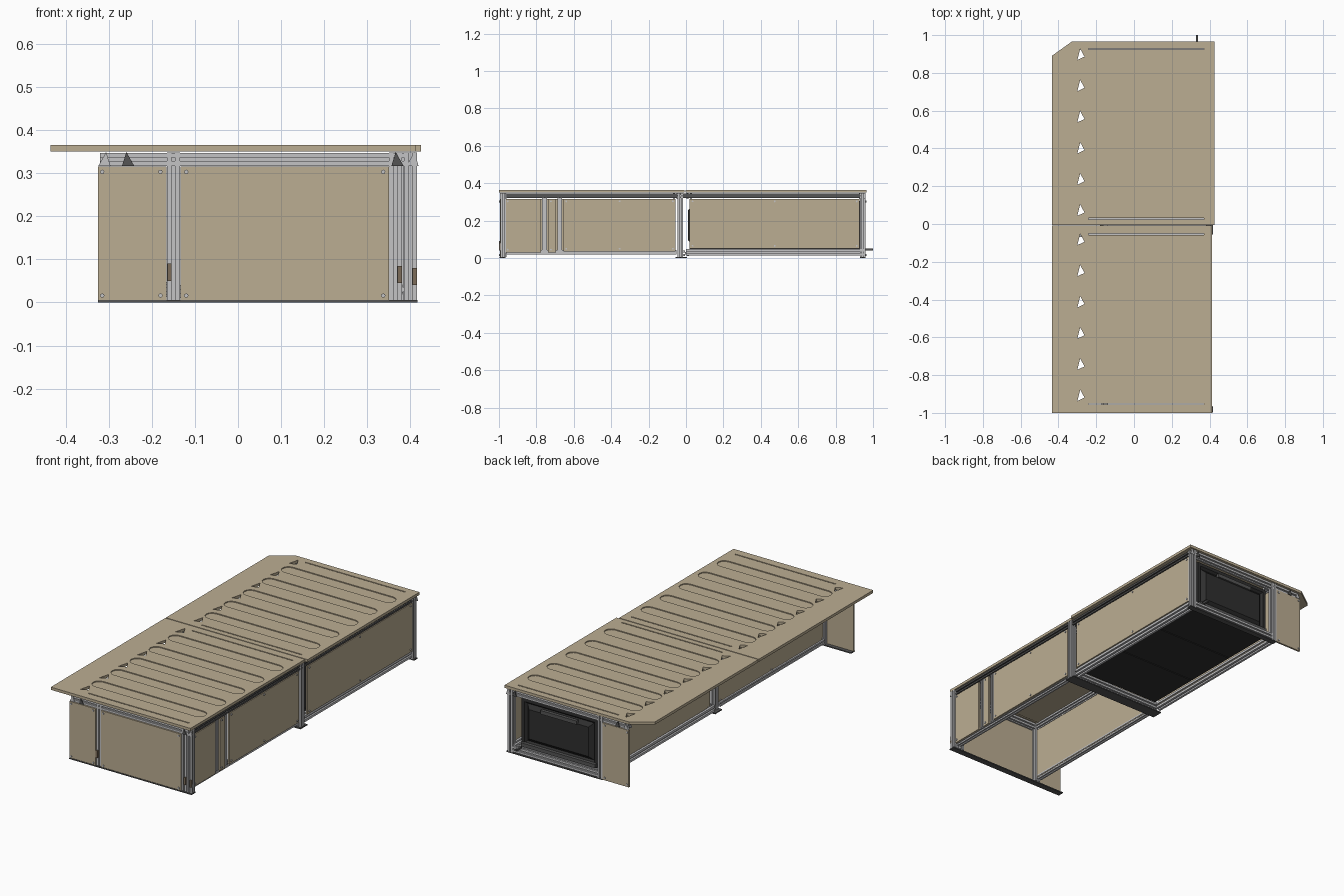
import bpy, bmesh, math
from mathutils import Vector, Matrix

if "Cube" in bpy.data.objects:
    bpy.data.objects.remove(bpy.data.objects["Cube"])


def material(name, r, g, b):
    m = bpy.data.materials.new(name)
    m.diffuse_color = (r, g, b, 1)
    m.use_nodes = True
    m.node_tree.nodes["Principled BSDF"].inputs["Base Color"].default_value = m.diffuse_color
    return m


TAN = material("tan panel", 0.50, 0.42, 0.29)
BROWN = material("brown clip", 0.20, 0.15, 0.10)
ALU = material("light grey metal", 0.55, 0.55, 0.56)
STEEL = material("dark grey steel", 0.09, 0.09, 0.09)
BLACK = material("charcoal plastic", 0.028, 0.028, 0.028)


def finish(bm, name, mat):
    bmesh.ops.recalc_face_normals(bm, faces=bm.faces)
    me = bpy.data.meshes.new(name)
    bm.to_mesh(me)
    bm.free()
    me.materials.append(mat)
    ob = bpy.data.objects.new(name, me)
    bpy.context.collection.objects.link(ob)
    return ob


def add_prism(bm, pts, z0, z1):
    f = bm.faces.new([bm.verts.new((x, y, z0)) for x, y in pts])
    g = bmesh.ops.extrude_face_region(bm, geom=[f])
    vs = [v for v in g["geom"] if isinstance(v, bmesh.types.BMVert)]
    bmesh.ops.translate(bm, verts=vs, vec=(0, 0, z1 - z0))


def box(name, x0, x1, y0, y1, z0, z1, mat):
    bm = bmesh.new()
    add_prism(bm, [(x0, y0), (x1, y0), (x1, y1), (x0, y1)], z0, z1)
    return finish(bm, name, mat)


def rail(name, a, b, s=0.03, mat=ALU):
    """Slotted aluminium extrusion running from a to b."""
    h, w, d = s / 2, s * 0.14, s * 0.22
    side = [(h, -h), (h, -w), (d, -w), (d, w), (h, w)]
    pts = []
    for k in range(4):
        r = Matrix.Rotation(k * math.pi / 2, 2)
        pts += [tuple(r @ Vector(p)) for p in side]
    a, b = Vector(a), Vector(b)
    bm = bmesh.new()
    add_prism(bm, pts, 0, (b - a).length)
    axis = (b - a).normalized()
    rot = Vector((0, 0, 1)).rotation_difference(axis).to_matrix().to_4x4()
    bm.transform(Matrix.Translation(a) @ rot)
    return finish(bm, name, mat)


def bolts(name, points, axis):
    bm = bmesh.new()
    rot = Matrix.Rotation(math.pi / 2, 4, 'X' if axis == 'Y' else 'Y')
    for p in points:
        bmesh.ops.create_cone(bm, cap_ends=True, segments=8, radius1=0.005, radius2=0.005,
                              depth=0.006, matrix=Matrix.Translation(p) @ rot)
    finish(bm, name, ALU)


def cut(ob, cutter):
    m = ob.modifiers.new("cut", 'BOOLEAN')
    m.object, m.operation, m.solver = cutter, 'DIFFERENCE', 'EXACT'
    cutter.hide_render = True
    bpy.context.view_layer.objects.active = ob
    bpy.ops.object.modifier_apply(modifier=m.name)
    bpy.data.objects.remove(cutter)


# Deck: two boards with recessed rounded pockets and small openings
def deck(name, outline, first):
    bm = bmesh.new()
    add_prism(bm, outline, 0.35, 0.365)
    board = finish(bm, name, TAN)
    pockets, holes = bmesh.new(), bmesh.new()
    r = 0.036
    for k in range(5):
        y = first - 0.165 * k
        arc = [math.pi * (i / 6 - 0.5) for i in range(7)]
        pts = [(0.35 + r * math.cos(t), y + r * math.sin(t)) for t in arc]
        pts += [(-0.26 - r * math.cos(t), y - r * math.sin(t)) for t in arc]
        add_prism(pockets, pts, 0.360, 0.38)
    for k in range(6):
        y = first + 0.09 - 0.165 * k
        add_prism(holes, [(-0.30, y - 0.03), (-0.262, y - 0.012), (-0.285, y + 0.03)], 0.34, 0.38)
    # long joint slots near both ends of the board
    for y in (first + 0.118, first - 0.78):
        add_prism(holes, [(-0.24, y - 0.003), (0.37, y - 0.003), (0.37, y + 0.003), (-0.24, y + 0.003)], 0.34, 0.38)
    cut(board, finish(pockets, "pocket_cutter", TAN))
    cut(board, finish(holes, "hole_cutter", TAN))


deck("rear_deck", [(-0.435, -0.004), (0.425, -0.004), (0.425, 0.965), (-0.33, 0.965), (-0.435, 0.89)], 0.808)
deck("front_deck", [(-0.435, -1), (0.412, -1), (0.412, -0.009), (-0.435, -0.009)], -0.172)

# Front and rear end panels
box("front_wing_panel", -0.325, -0.166, -0.995, -0.985, 0.003, 0.315, TAN)
box("front_main_panel", -0.134, 0.35, -0.995, -0.985, 0.003, 0.315, TAN)
box("rear_wing_panel", -0.325, -0.166, 0.95, 0.96, 0.003, 0.315, TAN)
bolts("front_bolts", [(x, -0.996, z) for x in (-0.315, -0.18, -0.12, 0.337) for z in (0.016, 0.303)], 'Y')
bolts("rear_bolts", [(x, 0.961, z) for x in (-0.315, -0.18) for z in (0.016, 0.303)], 'Y')

# Side panels
for i, (y0, y1, z0) in enumerate([(-0.968, -0.775, 0.03), (-0.737, -0.695, 0.03),
                                  (-0.655, -0.055, 0.035), (0.02, 0.928, 0.05)]):
    box(f"right_panel_{i}", 0.397, 0.407, y0, y1, z0, 0.315, TAN)
    ys = (y0 + 0.015, (y0 + y1) / 2, y1 - 0.015) if y1 - y0 > 0.3 else (y0 + 0.015,)
    bolts(f"right_bolts_{i}", [(0.408, y, z) for y in ys for z in (z0 + 0.015, 0.303)], 'X')
for i, (y0, y1) in enumerate([(-0.968, -0.055), (0.02, 0.928)]):
    box(f"left_panel_{i}", -0.16, -0.15, y0, y1, 0.03, 0.315, TAN)
    bolts(f"left_bolts_{i}", [(-0.161, y, z) for y in (y0 + 0.015, (y0 + y1) / 2, y1 - 0.015)
                              for z in (0.045, 0.303)], 'X')

# Posts
for i, (x, y) in enumerate([(-0.15, -0.975), (0.365, -0.975), (0.40, -0.978), (-0.15, -0.03),
                            (0.398, -0.03), (-0.15, 0.945), (0.395, 0.945)]):
    rail(f"post_{i}", (x, y, 0.006), (x, y, 0.348))
for i, y in enumerate((-0.756, -0.675)):
    rail(f"side_post_{i}", (0.388, y, 0.035), (0.388, y, 0.33), 0.026)

# Top rails across and along
for i, y in enumerate((-0.975, -0.055, 0.018, 0.94)):
    rail(f"top_cross_rail_{i}", (-0.32, y, 0.332), (0.385, y, 0.332))
for i, x in enumerate((-0.15, 0.395)):
    rail(f"top_long_rail_{i}", (x, -0.96, 0.333), (x, 0.93, 0.333), 0.026, STEEL if x > 0 else ALU)
    rail(f"front_low_rail_{i}", (x - 0.01, -0.96, 0.03), (x - 0.01, -0.05, 0.03), 0.024)
    rail(f"rear_low_rail_{i}", (x - 0.01, 0.0, 0.03), (x - 0.01, 0.95, 0.03), 0.034)
rail("rear_low_cross_rail", (-0.14, 0.945, 0.025), (0.38, 0.945, 0.025))
rail("middle_low_cross_rail", (-0.14, 0.0, 0.025), (0.38, 0.0, 0.025))

# Triangular corner brackets under the deck
for i, (x, s) in enumerate([(-0.31, 1), (-0.255, -1), (0.37, -1), (0.405, 1)]):
    for j, (y, z0, z1) in enumerate([(-0.994, 0.317, 0.349), (0.955, 0.317, 0.349)]):
        bm = bmesh.new()
        add_prism(bm, [(x - 0.014, -z0), (x + 0.014, -z0), (x + 0.004 * s, -z1)], y, y + 0.006)
        bm.transform(Matrix.Rotation(-math.pi / 2, 4, 'X'))
        bm.transform(Matrix(((1, 0, 0, 0), (0, 1, 0, 0), (0, 0, -1, 0), (0, 0, 0, 1)))
                     if min(v.co.z for v in bm.verts) < 0 else Matrix.Identity(4))
        finish(bm, f"bracket_{i}_{j}", STEEL if i in (1, 2) else ALU)

# Floor strips with upright flange
for name, x0, y0, y1 in (("front_foot_strip", -0.325, -0.998, -0.965),
                         ("middle_foot_strip", -0.18, -0.055, 0.005),
                         ("rear_foot_strip", -0.165, 0.93, 0.96)):
    box(name, x0, 0.417, y0, y1, 0, 0.006, STEEL)

# Small clips on the front and right posts, and rear latch pin
for i, (x, w, z) in enumerate([(-0.159, 0.005, 0.07), (0.375, 0.005, 0.065), (0.41, 0.005, 0.06)]):
    box(f"front_clip_{i}", x - w, x + w, -0.999, -0.985, z - 0.02, z + 0.02, BROWN)
box("rear_latch_pin", 0.327, 0.339, 0.955, 1.0, 0.040, 0.050, STEEL)

# Storage drawer filling the rear half
x0, x1, y0, y1, z0, z1 = -0.115, 0.345, 0.02, 0.93, 0.045, 0.305
bm = bmesh.new()
add_prism(bm, [(x0, y0), (x1, y0), (x1, y1), (x0, y1)], z0, z1)
bmesh.ops.recalc_face_normals(bm, faces=bm.faces)
ends = [f for f in bm.faces if abs(f.normal.y) > 0.9]
bmesh.ops.inset_individual(bm, faces=ends, thickness=0.025, depth=0)
bmesh.ops.inset_individual(bm, faces=ends, thickness=0.015, depth=-0.012)
bmesh.ops.inset_individual(bm, faces=ends, thickness=0.03, depth=0.02)
finish(bm, "drawer_body", BLACK)
for i in range(3):
    a = 0.025 + i * 0.302
    box(f"drawer_floor_{i}", -0.122, 0.352, a, a + 0.297, 0.034, 0.046, BLACK)
box("drawer_handle", 0.0, 0.22, 0.93, 0.948, 0.255, 0.275, STEEL)
box("drawer_sill", -0.11, 0.34, 0.925, 0.945, 0.045, 0.065, STEEL)
